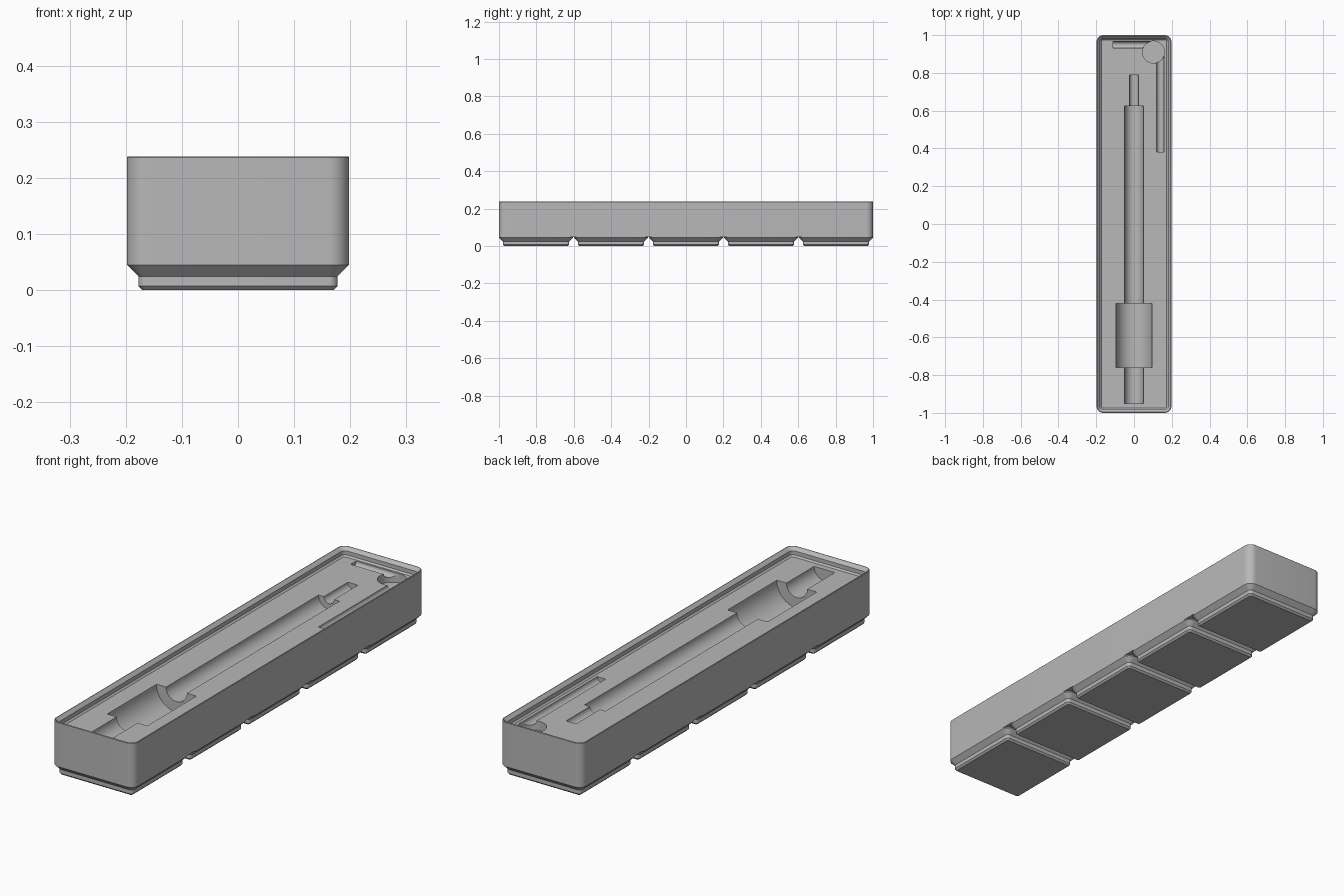
import bpy, bmesh, math
from mathutils import Vector

if "Cube" in bpy.data.objects:
    bpy.data.objects.remove(bpy.data.objects["Cube"], do_unlink=True)

MM = 2 / 209.5          # one millimetre in model units
FLOOR = 21 * MM         # top of the solid filling
HALF_X, HALF_Y, CORNER = 20.75 * MM, 1.0, 3.75 * MM

grey = bpy.data.materials.new("plain grey")
grey.use_nodes = True
colour = (0.48, 0.48, 0.48, 1)
grey.diffuse_color = colour
grey.node_tree.nodes["Principled BSDF"].inputs["Base Color"].default_value = colour


def rounded_rect(hx, hy, r, z, cy=0, steps=10):
    """Horizontal ring with rounded corners."""
    ring = []
    for i, (sx, sy) in enumerate([(1, 1), (-1, 1), (-1, -1), (1, -1)]):
        for k in range(steps + 1):
            a = math.pi / 2 * (i + k / steps)
            ring.append(Vector((sx * (hx - r) + r * math.cos(a),
                                cy + sy * (hy - r) + r * math.sin(a), z)))
    return ring


def circle(centre, axis, r, steps=64):
    """Ring of radius r around the named axis."""
    u, v = {"X": ((0, 1, 0), (0, 0, 1)), "Y": ((0, 0, 1), (1, 0, 0)),
            "Z": ((1, 0, 0), (0, 1, 0))}[axis]
    return [Vector(centre) + r * (Vector(u) * math.cos(t) + Vector(v) * math.sin(t))
            for t in (2 * math.pi * k / steps for k in range(steps))]


def loft(name, rings):
    """Closed solid through a list of rings."""
    bm = bmesh.new()
    loops = [[bm.verts.new(p) for p in ring] for ring in rings]
    n = len(loops[0])
    for low, high in zip(loops, loops[1:]):
        for i in range(n):
            j = (i + 1) % n
            bm.faces.new((low[i], low[j], high[j], high[i]))
    bm.faces.new(loops[0][::-1])
    bm.faces.new(loops[-1])
    bmesh.ops.recalc_face_normals(bm, faces=bm.faces)
    mesh = bpy.data.meshes.new(name)
    bm.to_mesh(mesh)
    bm.free()
    mesh.materials.append(grey)
    obj = bpy.data.objects.new(name, mesh)
    bpy.context.collection.objects.link(obj)
    return obj


def activate(obj):
    bpy.ops.object.select_all(action="DESELECT")
    obj.select_set(True)
    bpy.context.view_layer.objects.active = obj


def cut(target, cutter):
    cutter.hide_render = True
    mod = target.modifiers.new("pocket", "BOOLEAN")
    mod.operation = "DIFFERENCE"
    mod.solver = "EXACT"
    mod.object = cutter
    activate(target)
    bpy.ops.object.modifier_apply(modifier=mod.name)
    bpy.data.objects.remove(cutter, do_unlink=True)


# Tray body: outer wall, then the stacking lip stepping down to the filling
# Each pair is inset and height in millimetres
body_profile = [(0, 5.2), (0, 24.75), (0.2, 24.95), (0.45, 24.95),
                (1.9, 23.5), (1.9, 21.7), (2.6, 21)]
body = loft("tray_body", [
    rounded_rect(HALF_X - d * MM, HALF_Y - d * MM, CORNER - d * MM, z * MM)
    for d, z in body_profile])

# Stepped pocket for the long tool, lying half sunk in the filling
tool = [(-0.95, -0.76, 0.05), (-0.76, -0.422, 0.096),
        (-0.422, 0.624, 0.05), (0.624, 0.788, 0.024)]
cut(body, loft("tool_cutter", [circle((0, y, FLOOR), "Y", r)
                               for start, end, r in tool for y in (start, end)]))

# L-shaped key pocket with a round finger recess at the bend
cut(body, loft("key_long_cutter", [circle((0.14, y, FLOOR), "Y", 0.02, 32)
                                   for y in (0.38, 0.91)]))
cut(body, loft("key_short_cutter", [circle((x, 0.949, FLOOR), "X", 0.0185, 32)
                                    for x in (-0.11, 0.103)]))
cut(body, loft("finger_cutter", [circle((0.103, 0.91, z), "Z", 0.058)
                                 for z in (FLOOR - 0.04, FLOOR + 0.01)]))

# Five stepped feet along the underside
foot_profile = [(2.95, 0), (2.15, 0.8), (2.15, 2.6), (0, 4.75), (0, 5.3)]
feet = [loft(f"foot_{i + 1}", [
    rounded_rect(HALF_X - d * MM, HALF_X - d * MM, CORNER - d * MM, z * MM,
                 (i - 2) * 42 * MM) for d, z in foot_profile])
        for i in range(5)]

# Smooth rounded surfaces, keep the steps crisp
for obj in [body] + feet:
    activate(obj)
    bpy.ops.object.shade_smooth_by_angle(angle=math.radians(30))
